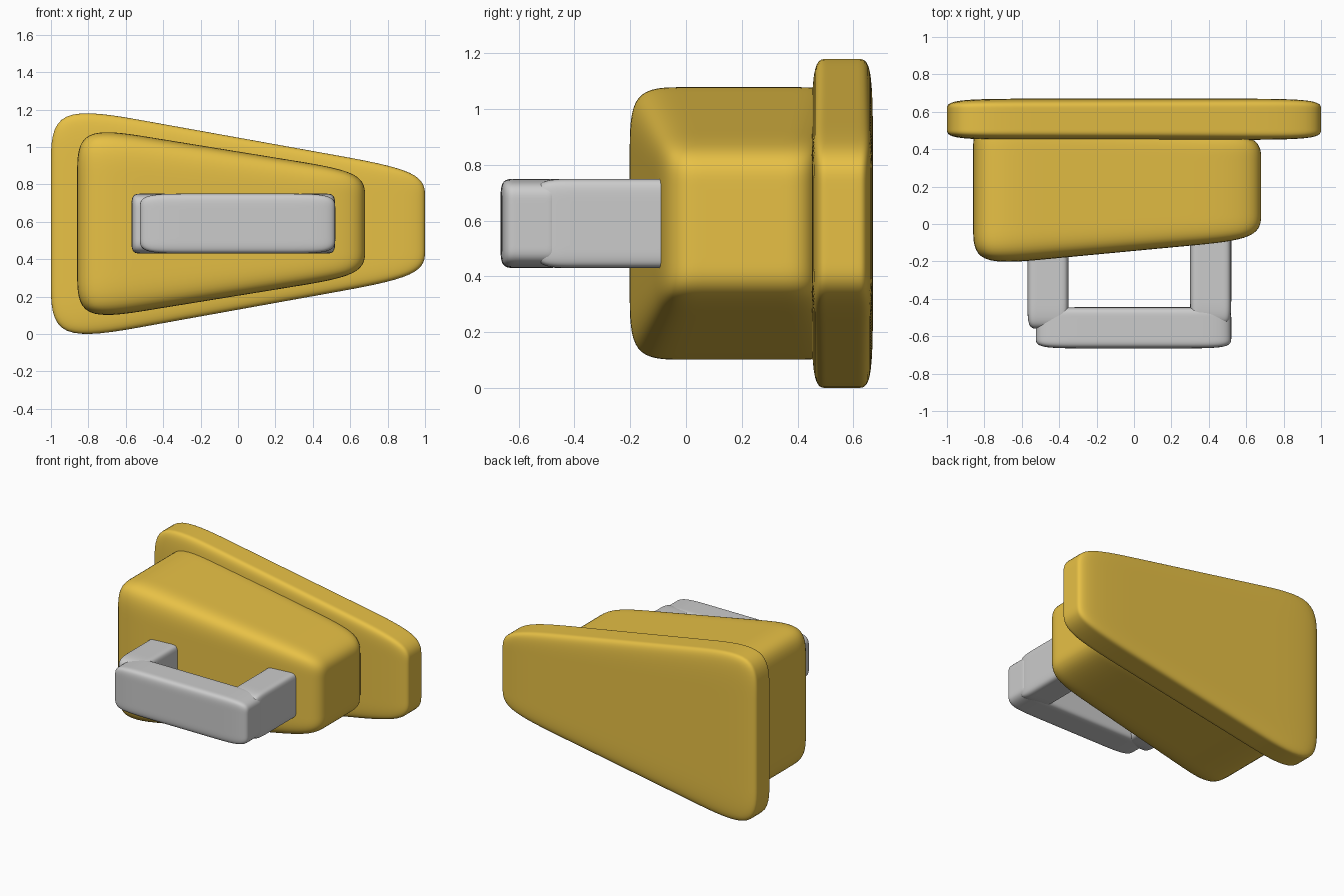
import bpy

if "Cube" in bpy.data.objects:
    bpy.data.objects.remove(bpy.data.objects["Cube"])

MID_Z = 0.59

gold = bpy.data.materials.new("gold")
gold.diffuse_color = (0.80, 0.53, 0.06, 1)
gold.use_nodes = True
gold.node_tree.nodes["Principled BSDF"].inputs["Base Color"].default_value = gold.diffuse_color


def soft_block(name, left, right, mid_z=MID_Z, mat=None):
    """Soft-edged block; each end is (x, y_front, y_back, half_height)."""
    verts = [(x, y, mid_z + s * h)
             for x, yf, yb, h in (left, right)
             for y, s in ((yf, -1), (yb, -1), (yb, 1), (yf, 1))]
    faces = [(3, 2, 1, 0), (4, 5, 6, 7)]
    faces += [(i, (i + 1) % 4, (i + 1) % 4 + 4, i + 4) for i in range(4)]
    mesh = bpy.data.meshes.new(name)
    mesh.from_pydata(verts, [], faces)
    mesh.shade_smooth()
    obj = bpy.data.objects.new(name, mesh)
    bpy.context.collection.objects.link(obj)
    if mat:
        mesh.materials.append(mat)
    # Even splits hold the form, then smoothing rounds the edges
    for kind, levels in (('SIMPLE', 2), ('CATMULL_CLARK', 3)):
        mod = obj.modifiers.new(kind.title(), 'SUBSURF')
        mod.subdivision_type = kind
        mod.levels = mod.render_levels = levels
    return obj


# Tapered backing plate
soft_block("back_plate", (-1.0, 0.45, 0.67, 0.64), (1.0, 0.45, 0.67, 0.28), mat=gold)

# Tapered body with a slanted front
soft_block("body", (-0.86, -0.225, 0.60, 0.525), (0.68, -0.08, 0.48, 0.275), mat=gold)

# Handle posts, sunk into the body
for name, x0, x1, y in (("left_post", -0.57, -0.35, -0.56),
                        ("right_post", 0.30, 0.52, -0.54)):
    soft_block(name, (x0, y, 0.05, 0.16), (x1, y, 0.05, 0.16))

# Handle grip bar
soft_block("handle_bar", (-0.525, -0.665, -0.445, 0.16), (0.52, -0.665, -0.445, 0.16))
